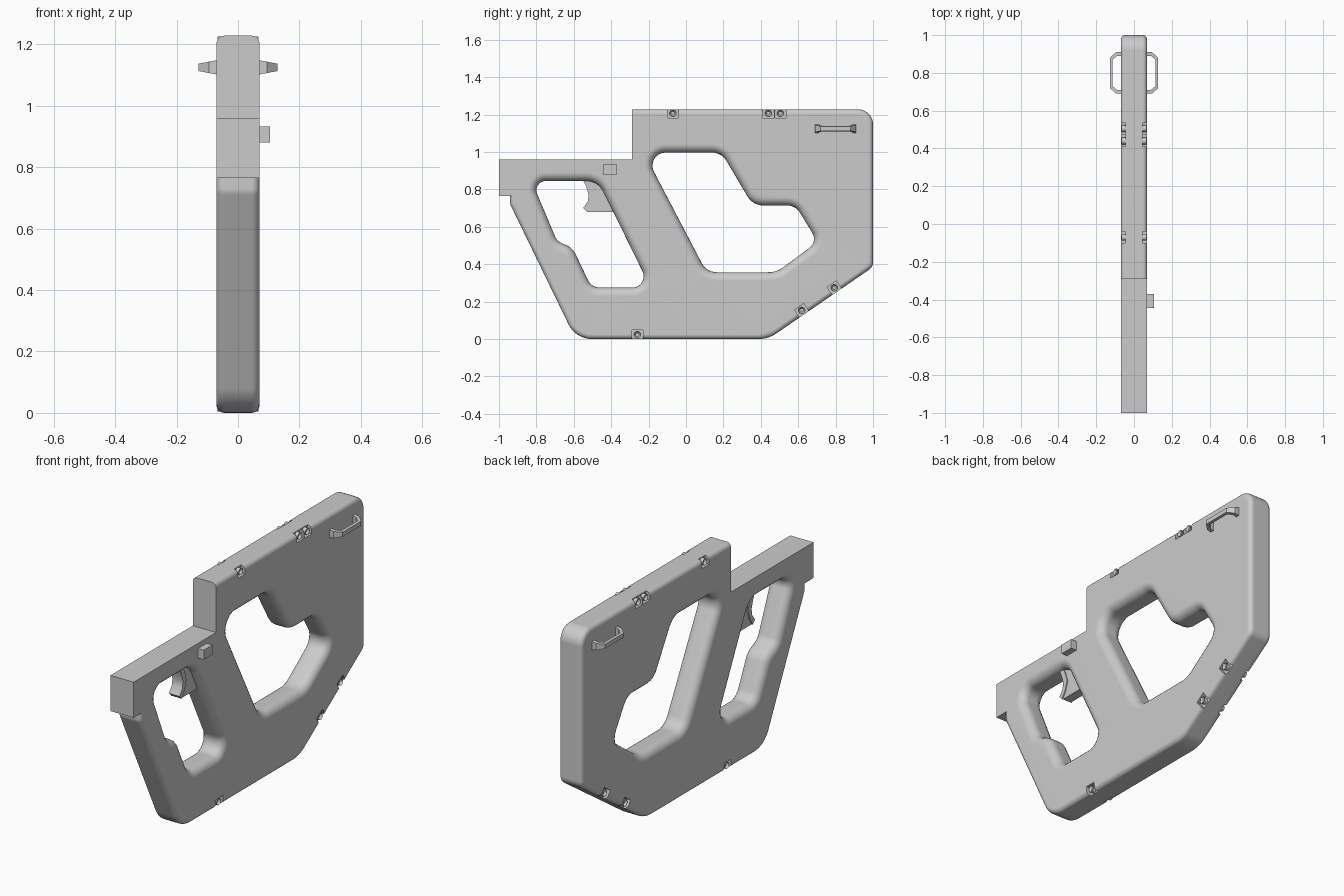
import bpy, bmesh, math
from mathutils import Vector, Matrix

if "Cube" in bpy.data.objects:
    bpy.data.objects.remove(bpy.data.objects["Cube"])

X = 0.07          # half thickness of the frame
STEPS = 5


def finish(name, bm, angle=35):
    bmesh.ops.recalc_face_normals(bm, faces=bm.faces)
    me = bpy.data.meshes.new(name)
    bm.to_mesh(me)
    bm.free()
    ob = bpy.data.objects.new(name, me)
    bpy.context.collection.objects.link(ob)
    if angle:
        shade(ob, angle)
    return ob


def shade(ob, angle):
    bpy.ops.object.select_all(action='DESELECT')
    bpy.context.view_layer.objects.active = ob
    ob.select_set(True)
    bpy.ops.object.shade_smooth_by_angle(angle=math.radians(angle))


def round_profile(pts):
    """pts: (y, z, corner radius, edge rounding of the edge that follows).
    Returns (point, edge rounding) with the corners filleted."""
    out = []
    for i, (y, z, r, e) in enumerate(pts):
        p = Vector((y, z))
        if r == 0:
            out.append((p, e))
            continue
        a = (Vector(pts[i - 1][:2]) - p).normalized()
        b = (Vector(pts[(i + 1) % len(pts)][:2]) - p).normalized()
        half = a.angle(b) / 2
        c = p + (a + b).normalized() * r / math.sin(half)
        t = r / math.tan(half)
        s, f = p + a * t - c, p + b * t - c
        turn = s.angle_signed(f)
        for k in range(9):
            out.append((c + Matrix.Rotation(-turn * k / 8, 2) @ s, e))
    return out


def add_wall(bm, pts):
    """Side wall of one outline, rounded towards both flat faces."""
    prof = round_profile(pts)
    n = len(prof)
    dirs = [(prof[(i + 1) % n][0] - prof[i][0]).normalized() for i in range(n)]
    rings = []
    levels = [(-1, k) for k in range(STEPS, -1, -1)] + [(1, k) for k in range(STEPS + 1)]
    for side, k in levels:
        ang = math.pi / 2 * k / STEPS
        ring = []
        for i, (p, e1) in enumerate(prof):
            e0 = prof[i - 1][1]
            d0, d1 = dirs[i - 1], dirs[i]
            n0, n1 = Vector((-d0.y, d0.x)), Vector((-d1.y, d1.x))
            ins = 1 - math.cos(ang)
            det = n0.x * n1.y - n0.y * n1.x
            if abs(det) < 1e-4:
                q = p + n0 * e0 * ins
            else:
                q = p + ins * Vector((e0 * n1.y - e1 * n0.y, e1 * n0.x - e0 * n1.x)) / det
            x = side * (X - max(e0, e1) * (1 - math.sin(ang)))
            ring.append(bm.verts.new((x, q.x, q.y)))
        rings.append(ring)
    for a, b in zip(rings, rings[1:]):
        for i in range(n):
            j = (i + 1) % n
            bm.faces.new((a[i], a[j], b[j], b[i]))


def add_box(bm, lo, hi, mat=Matrix()):
    lo, hi = Vector(lo), Vector(hi)
    m = mat @ Matrix.Translation((lo + hi) / 2) @ Matrix.Diagonal((*(hi - lo), 1))
    bmesh.ops.create_cube(bm, size=1, matrix=m)


def add_prism(bm, pts, x):
    a = [bm.verts.new((-x, *p)) for p in pts]
    b = [bm.verts.new((x, *p)) for p in pts]
    bm.faces.new(a)
    bm.faces.new(b)
    for i in range(len(pts)):
        j = (i + 1) % len(pts)
        bm.faces.new((a[i], a[j], b[j], b[i]))


# frame: outer outline and the two hand openings
R, H = 0.025, 0.045
outer = [(-1, .96, 0, 0), (-1, .765, 0, 0), (-.94, .765, 0, R), (-.94, .72, .05, R),
         (-.59, 0, .14, R), (.44, 0, .17, R), (1, .385, .05, R), (1, 1.228, .08, R),
         (-.29, 1.228, 0, 0), (-.29, .96, 0, 0)]
rear_hole = [(-.825, .845, .05, H), (-.47, .845, .1, H), (-.19, .275, .06, H),
             (-.505, .275, .07, H), (-.605, .485, .1, H), (-.69, .525, .06, H)]
front_hole = [(-.225, .997, .07, H), (.19, .997, .09, H), (.357, .714, .1, H),
              (.586, .714, .08, H), (.704, .52, .06, H), (.484, .357, .13, H),
              (.11, .357, .09, H)]
bm = bmesh.new()
for outline in (outer, rear_hole, front_hole):
    add_wall(bm, outline)
bmesh.ops.remove_doubles(bm, verts=bm.verts, dist=1e-5)
for s in (-1, 1):
    rim = [e for e in bm.edges if e.is_boundary and all(v.co.x * s > X - 1e-4 for v in e.verts)]
    bmesh.ops.triangle_fill(bm, edges=rim, use_beauty=True)
frame = finish("frame", bm, 0)

# screw pockets cut into both sides along the top and bottom edges
DIAG = math.pi + math.atan2(.385, .56)
spots = [(-.07, 1.207, 0), (.44, 1.207, 0), (.505, 1.207, 0),
         (-.26, .023, math.pi), (.618, .153, DIAG), (.793, .274, DIAG)]
cut = bmesh.new()
screws = bmesh.new()
for y, z, a in spots:
    m = Matrix.Translation((0, y, z)) @ Matrix.Rotation(a, 4, 'X')
    for s in (-1, 1):
        add_box(cut, (min(s * .046, s * .09), -.03, -.024), (max(s * .046, s * .09), .03, .06), m)
        # screw head with a recessed socket
        mm = Matrix.Translation((s * .054, y, z)) @ Matrix.Rotation(s * math.pi / 2, 4, 'Y')
        vs = bmesh.ops.create_cone(screws, cap_ends=True, segments=16, radius1=.018,
                                   radius2=.018, depth=.024, matrix=mm)['verts']
        top = max({f for v in vs for f in v.link_faces},
                  key=lambda f: s * f.calc_center_median().x)
        bmesh.ops.inset_region(screws, faces=[top], thickness=.008)
        bmesh.ops.translate(screws, verts=top.verts, vec=(-s * .012, 0, 0))
cutter = finish("pocket_cutter", cut, 0)
cutter.hide_render = True
mod = frame.modifiers.new("pockets", 'BOOLEAN')
mod.object = cutter
mod.operation = 'DIFFERENCE'
mod.solver = 'EXACT'
bpy.context.view_layer.objects.active = frame
bpy.ops.object.modifier_apply(modifier="pockets")
bpy.data.objects.remove(cutter)
shade(frame, 35)
wn = frame.modifiers.new("weighted_normals", 'WEIGHTED_NORMAL')
wn.keep_sharp = True
finish("screws", screws)

# trigger: curved blade and the plate behind it
front = [(-.555, .86), (-.535, .82), (-.52, .77), (-.525, .735), (-.55, .70)]
back = [(-.53, .68), (-.505, .72), (-.49, .77), (-.505, .82), (-.525, .86)]
bm = bmesh.new()
add_prism(bm, front + back, .032)
add_prism(bm, back + [(-.42, .86), (-.36, .68)], .026)
finish("trigger", bm)

# safety button on the right side
bm = bmesh.new()
add_box(bm, (.05, -.445, .88), (.105, -.37, .932))
finish("safety_button", bm)

# strap loops on both sides, tapering outwards
ring_out = [(.06, .69), (.095, .69), (.128, .72), (.128, .88), (.095, .91), (.06, .91)]
ring_in = [(.06, .71), (.09, .71), (.114, .73), (.114, .87), (.09, .89), (.06, .89)]
for s, side in ((1, "right"), (-1, "left")):
    bm = bmesh.new()
    rows = []
    for ring, k in ((ring_out, 1), (ring_out, -1), (ring_in, -1), (ring_in, 1)):
        rows.append([bm.verts.new((s * x, y, 1.125 + k * (.025 - (x - .06) * .19)))
                     for x, y in ring])
    for r in range(4):
        a, b = rows[r], rows[(r + 1) % 4]
        for i in range(len(a) - 1):
            bm.faces.new((a[i], a[i + 1], b[i + 1], b[i]))
    for i in (0, -1):
        bm.faces.new([row[i] for row in rows])
    finish("strap_loop_" + side, bm, 20)
